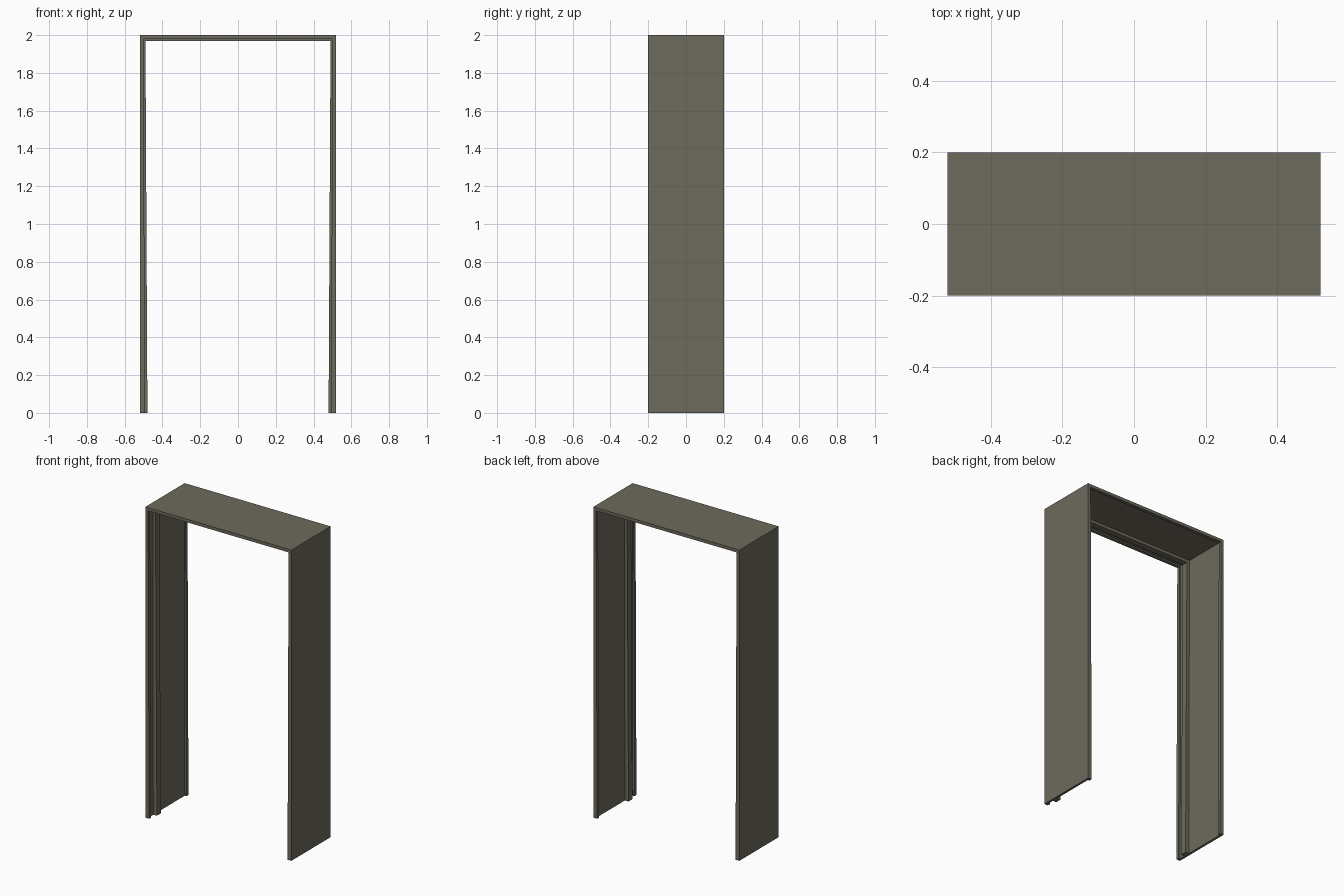
import bpy, bmesh

if "Cube" in bpy.data.objects:
    bpy.data.objects.remove(bpy.data.objects["Cube"])

mat = bpy.data.materials.new("olive grey")
mat.diffuse_color = (0.155, 0.145, 0.107, 1)
mat.use_nodes = True
mat.node_tree.nodes["Principled BSDF"].inputs["Base Color"].default_value = mat.diffuse_color

W, H = 0.52, 2.0
TAPER = 1.35   # jambs thicken toward the floor

# cross-section: (y, depth inward): front lip, recess, door stop, recess, back lip
PROFILE = [(-0.2, 0), (-0.2, 0.02), (-0.18, 0.02), (-0.18, 0.011),
           (-0.14, 0.011), (-0.14, 0.03), (-0.10, 0.03), (-0.10, 0.011),
           (0.18, 0.011), (0.18, 0.02), (0.2, 0.02), (0.2, 0)]


def sweep_frame(name, profile):
    bm = bmesh.new()
    # stations: left foot, left mitre, right mitre, right foot
    stations = [lambda d: (-W + d * TAPER, 0), lambda d: (-W + d, H - d),
                lambda d: (W - d, H - d), lambda d: (W - d * TAPER, 0)]
    rings = []
    for st in stations:
        rings.append([bm.verts.new((st(d)[0], y, st(d)[1])) for y, d in profile])
    n = len(profile)
    for a, b in zip(rings, rings[1:]):
        for i in range(n):
            j = (i + 1) % n
            bm.faces.new((a[i], a[j], b[j], b[i]))
    bm.faces.new(rings[0])
    bm.faces.new(rings[-1][::-1])
    bmesh.ops.recalc_face_normals(bm, faces=bm.faces)
    me = bpy.data.meshes.new(name)
    bm.to_mesh(me)
    bm.free()
    me.materials.append(mat)
    ob = bpy.data.objects.new(name, me)
    bpy.context.collection.objects.link(ob)
    return ob


sweep_frame("door_frame", PROFILE)
